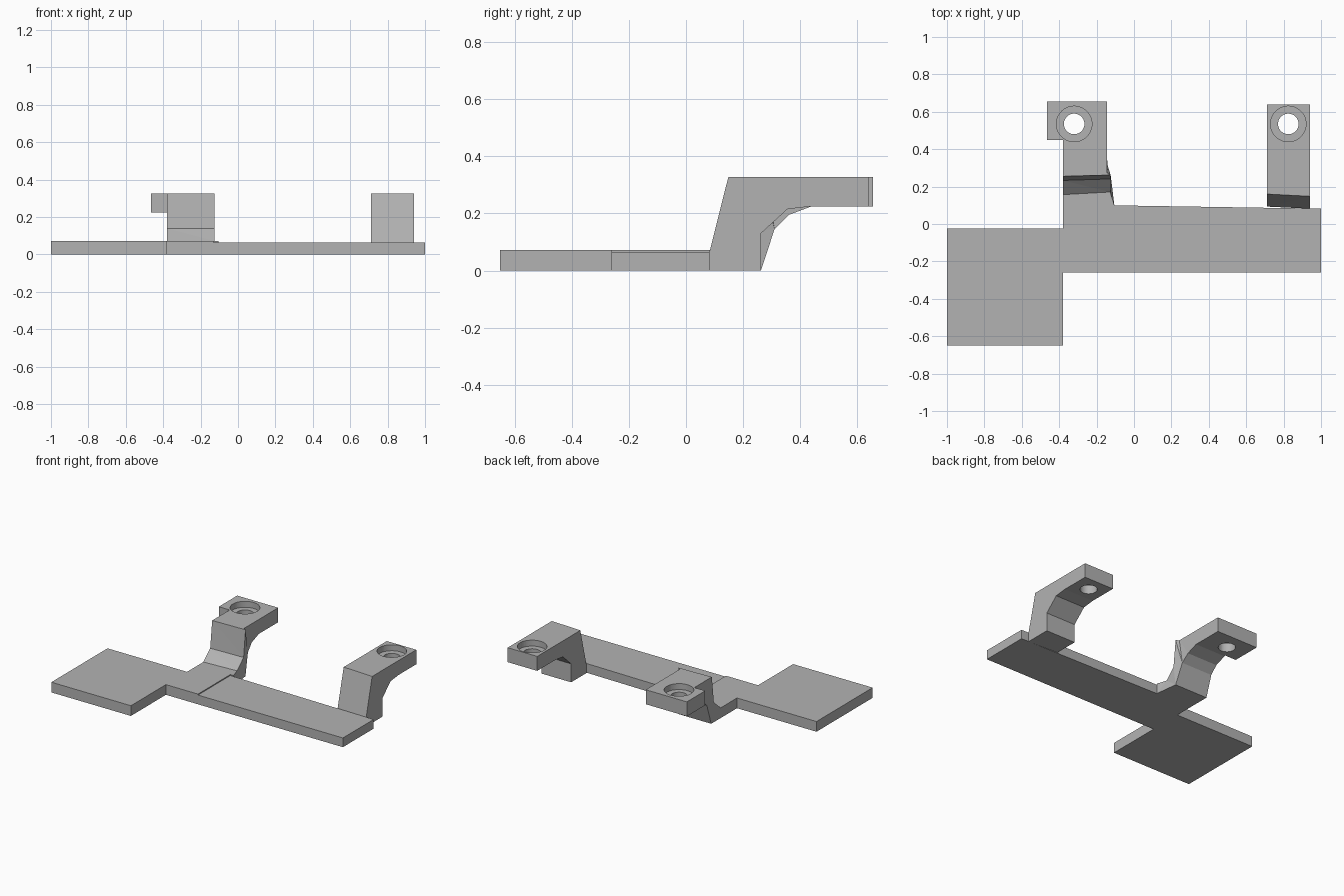
import bpy
import bmesh
from math import cos, sin, tau

default = bpy.data.objects.get("Cube")
if default:
    bpy.data.objects.remove(default, do_unlink=True)

grey = bpy.data.materials.new("plain grey")
grey.use_nodes = True
grey.diffuse_color = (0.45, 0.45, 0.45, 1)
grey.node_tree.nodes["Principled BSDF"].inputs["Base Color"].default_value = grey.diffuse_color


def loft(name, rings, triangulate=False):
    """Solid between matching outlines, closed by a cap at both ends."""
    bm = bmesh.new()
    loops = [[bm.verts.new(p) for p in ring] for ring in rings]
    n = len(loops[0])
    for a, b in zip(loops, loops[1:]):
        for i in range(n):
            j = (i + 1) % n
            bm.faces.new((a[i], a[j], b[j], b[i]))
    bm.faces.new(loops[0])
    bm.faces.new(loops[-1])
    bmesh.ops.recalc_face_normals(bm, faces=bm.faces)
    if triangulate:
        bmesh.ops.triangulate(bm, faces=bm.faces)
    mesh = bpy.data.meshes.new(name)
    bm.to_mesh(mesh)
    bm.free()
    mesh.materials.append(grey)
    obj = bpy.data.objects.new(name, mesh)
    bpy.context.collection.objects.link(obj)
    return obj


def slab(name, outline, z0, z1):
    return loft(name, [[(x, y, z) for x, y in outline] for z in (z0, z1)])


def combine(target, tool, operation):
    """Apply a boolean and discard the tool."""
    mod = target.modifiers.new("boolean", 'BOOLEAN')
    mod.operation = operation
    mod.solver = 'EXACT'
    mod.object = tool
    bpy.context.view_layer.update()
    graph = bpy.context.evaluated_depsgraph_get()
    mesh = bpy.data.meshes.new_from_object(target.evaluated_get(graph))
    target.modifiers.clear()
    target.data = mesh
    bpy.data.objects.remove(tool, do_unlink=True)


def screw_hole(target, x, y):
    """Counterbored through hole."""
    steps = [(0.055, 0.15), (0.055, 0.285), (0.095, 0.285), (0.095, 0.4)]
    rings = [[(x + r * cos(tau * i / 48), y + r * sin(tau * i / 48), z)
              for i in range(48)] for r, z in steps]
    cutter = loft("hole_cutter", rings)
    cutter.hide_render = True
    combine(target, cutter, 'DIFFERENCE')


# Base plates: wide pad with the raised neck, then the thinner long bar
slab("wide_pad", [(-1, -0.65), (-0.38, -0.65), (-0.38, -0.26), (-0.13, -0.26),
                  (-0.13, 0.1), (-0.38, 0.1), (-0.38, -0.025), (-1, -0.025)], 0, 0.072)
slab("long_bar", [(-0.13, -0.26), (1, -0.26), (1, 0.082), (-0.13, 0.1)], 0, 0.065)

# Right arm: rows are y, z, sideways skew in y, x of the inner side
right_rows = [(0.1, 0, 0, -0.105), (0.1, 0.072, 0, -0.105),
              (0.157, 0.072, 0.014, -0.127), (0.233, 0.14, 0.008, -0.125),
              (0.255, 0.327, 0.007, -0.125), (0.275, 0.327, 0, -0.145),
              (0.655, 0.327, 0, -0.145), (0.655, 0.225, 0, -0.145),
              (0.44, 0.225, 0, -0.145), (0.36, 0.195, 0, -0.145),
              (0.31, 0.145, 0, -0.14), (0.262, 0, 0, -0.125)]
right_arm = loft("right_arm", [[(-0.38, y, z) for y, z, s, x in right_rows],
                               [(x, y + s, z) for y, z, s, x in right_rows]], True)
tab = slab("right_arm_tab", [(-0.465, 0.45), (-0.3, 0.45), (-0.3, 0.655), (-0.465, 0.655)],
           0.225, 0.327)
combine(right_arm, tab, 'UNION')
screw_hole(right_arm, -0.32, 0.535)

# Left arm: rows are y, z, sideways skew in y
left_rows = [(0.093, 0, -0.011), (0.093, 0.065, -0.011), (0.16, 0.327, -0.012),
             (0.64, 0.327, 0), (0.64, 0.225, 0), (0.44, 0.225, 0),
             (0.355, 0.215, 0), (0.262, 0.13, 0), (0.262, 0, 0)]
left_arm = loft("left_arm", [[(0.712, y, z) for y, z, s in left_rows],
                             [(0.942, y + s, z) for y, z, s in left_rows]], True)
screw_hole(left_arm, 0.825, 0.535)
